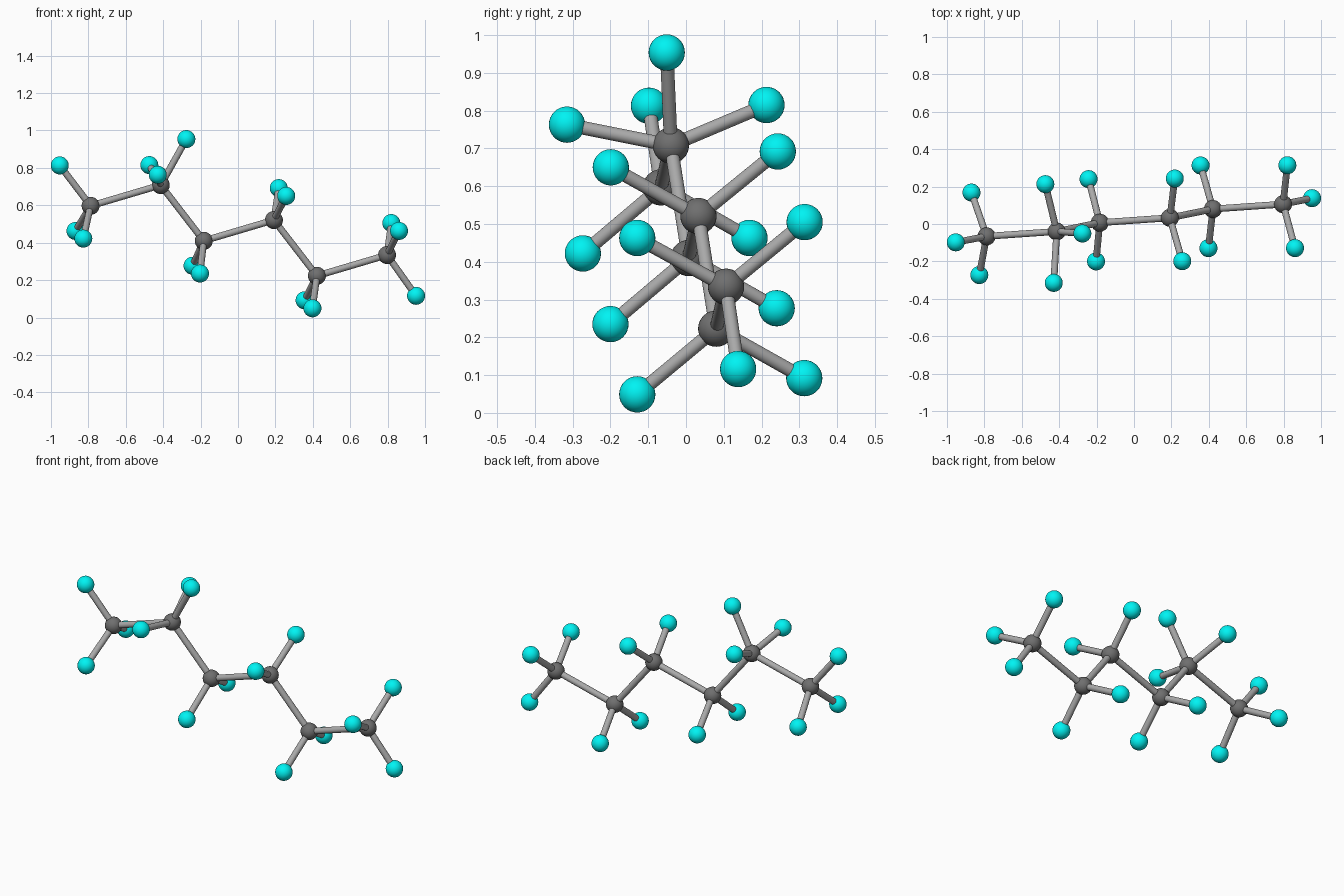
import bpy
from mathutils import Vector

if "Cube" in bpy.data.objects:
    bpy.data.objects.remove(bpy.data.objects["Cube"])

ATOM_R, BOND_R = 0.048, 0.018


def material(name, rgb):
    m = bpy.data.materials.new(name)
    m.diffuse_color = (*rgb, 1)
    m.use_nodes = True
    m.node_tree.nodes["Principled BSDF"].inputs["Base Color"].default_value = m.diffuse_color
    return m


DARK = material("dark_grey", (0.16, 0.16, 0.16))
LIGHT = material("light_grey", (0.40, 0.40, 0.40))
CYAN = material("cyan", (0.0, 0.9, 0.9))


def finish(name, mat):
    ob = bpy.context.object
    ob.name = name
    ob.data.materials.append(mat)
    bpy.ops.object.shade_smooth_by_angle()


def atom(name, pos, mat):
    bpy.ops.mesh.primitive_uv_sphere_add(segments=32, ring_count=16, radius=ATOM_R, location=pos)
    finish(name, mat)


def bond(name, a, b):
    a, b = Vector(a), Vector(b)
    d = b - a
    bpy.ops.mesh.primitive_cylinder_add(vertices=24, radius=BOND_R, depth=d.length,
                                        location=(a + b) / 2,
                                        rotation=d.to_track_quat('Z', 'Y').to_euler())
    finish(name, LIGHT)


# Zigzag backbone: two interleaved rows of carbon atoms sharing one step
step = Vector((0.605, 0.073, -0.187))
low, high = Vector((-0.788, -0.066, 0.597)), Vector((-0.413, -0.040, 0.708))
carbons = [(low, high)[i % 2] + step * (i // 2) for i in range(6)]

# Outer atoms attached to each carbon
outer = [
    [(-0.953, -0.098, 0.813), (-0.869, 0.168, 0.463), (-0.827, -0.273, 0.422)],
    [(-0.474, 0.213, 0.815), (-0.429, -0.315, 0.763), (-0.276, -0.051, 0.954)],
    [(-0.243, 0.240, 0.277), (-0.203, -0.200, 0.235)],
    [(0.218, 0.243, 0.692), (0.258, -0.199, 0.650)],
    [(0.356, 0.313, 0.092), (0.398, -0.129, 0.049)],
    [(0.820, 0.314, 0.505), (0.861, -0.129, 0.463), (0.952, 0.138, 0.116)],
]

for i, c in enumerate(carbons):
    atom(f"chain_atom_{i + 1}", c, DARK)
    if i:
        bond(f"chain_bond_{i}", carbons[i - 1], c)
    for j, h in enumerate(outer[i]):
        atom(f"outer_atom_{i + 1}_{j + 1}", h, CYAN)
        bond(f"outer_bond_{i + 1}_{j + 1}", c, h)
